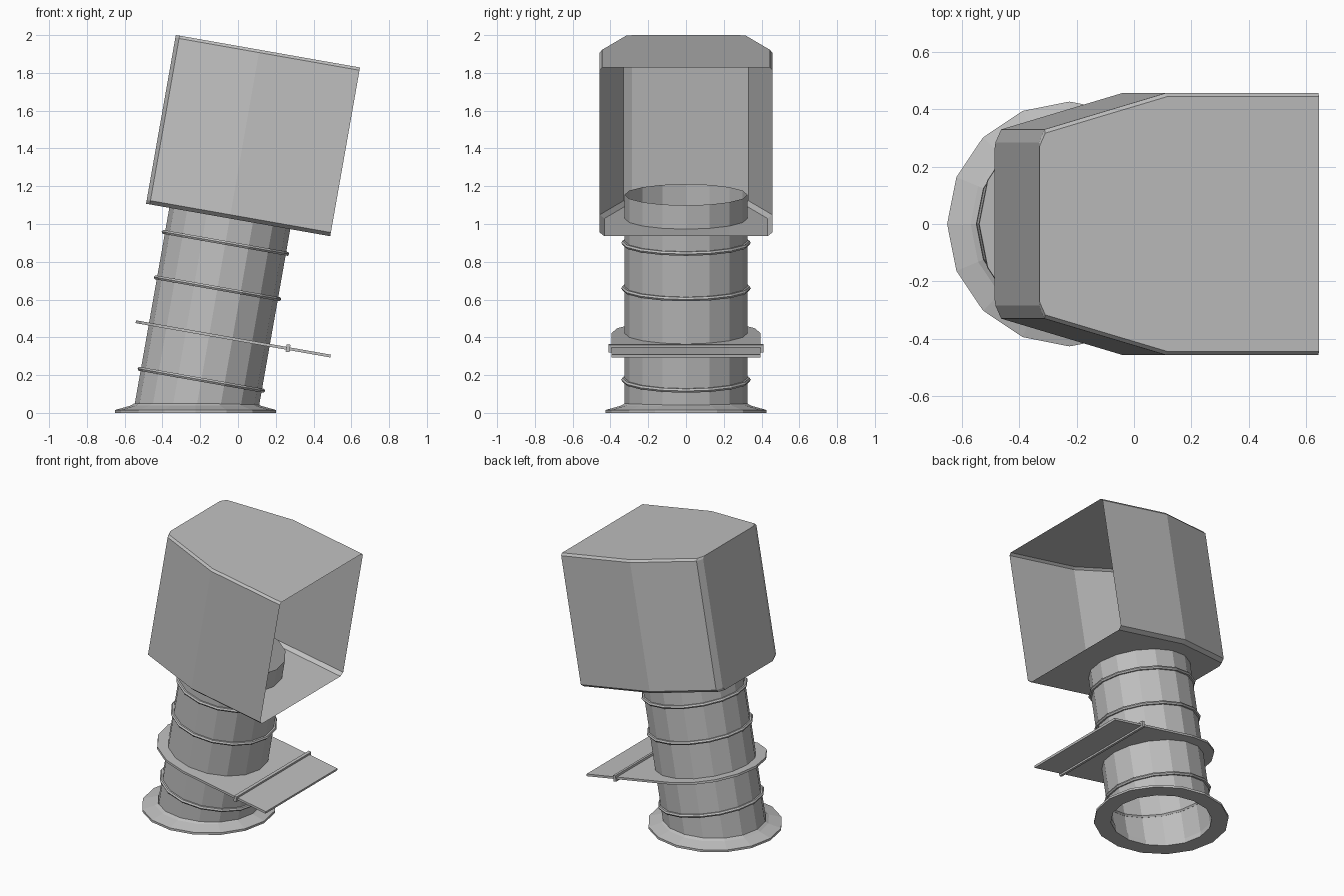
import bpy, bmesh, math
from mathutils import Matrix, Vector

if "Cube" in bpy.data.objects:
    bpy.data.objects.remove(bpy.data.objects["Cube"], do_unlink=True)

TILT = math.radians(10)
SIDES = 16
BASE = Matrix.Translation((-0.225, 0, 0))
LEAN = BASE @ Matrix.Rotation(TILT, 4, 'Y')   # frame of the leaning duct

metal = bpy.data.materials.new("galvanised grey")
metal.use_nodes = True
GREY = (0.52, 0.52, 0.52, 1)
metal.diffuse_color = GREY
metal.node_tree.nodes["Principled BSDF"].inputs["Base Color"].default_value = GREY


def finish(bm, name, frame):
    bmesh.ops.recalc_face_normals(bm, faces=bm.faces[:])
    bm.transform(frame)
    mesh = bpy.data.meshes.new(name)
    bm.to_mesh(mesh)
    bm.free()
    mesh.materials.append(metal)
    obj = bpy.data.objects.new(name, mesh)
    bpy.context.collection.objects.link(obj)
    return obj


def circle(radius, z, start=0, count=SIDES):
    step = math.tau / SIDES
    return [Vector((radius * math.cos(start + i * step),
                    radius * math.sin(start + i * step), z)) for i in range(count)]


def loft(bm, loops, around=True, closed=False):
    """Bridge equal loops of points with quads."""
    rows = [[bm.verts.new(p) for p in loop] for loop in loops]
    pairs = list(zip(rows, rows[1:])) + ([(rows[-1], rows[0])] if closed else [])
    n = len(rows[0])
    for a, b in pairs:
        for i in range(n if around else n - 1):
            j = (i + 1) % n
            bm.faces.new((a[i], a[j], b[j], b[i]))
    return rows


def lathe(name, profile, frame):
    bm = bmesh.new()
    loft(bm, [circle(r, z) for r, z in profile], closed=True)
    return finish(bm, name, frame)


# Flat mounting flange on the ground
lathe("base_flange", [(0.32, 0), (0.427, 0), (0.427, 0.015),
                      (0.345, 0.038), (0.325, 0.05)], BASE)

# Thin duct, cut level at the bottom and square at the top
bm = bmesh.new()
foot = circle(0.325, 0)
for p in foot:
    p.z = (0.035 + p.x * math.sin(TILT)) / math.cos(TILT)
loft(bm, [foot, circle(0.325, 1.173)])
finish(bm, "duct_pipe", LEAN)

# Raised seams around the duct
for name, s in (("lower", 0.178), ("middle", 0.67), ("upper", 0.914)):
    section = [(0.33 + 0.013 * math.cos(a), s + 0.012 * math.sin(a))
               for a in (i * math.tau / 6 for i in range(6))]
    lathe(name + "_seam_ring", section, LEAN)

# Slide gate: half round at the back, straight tongue at the front
bm = bmesh.new()
outline = circle(0.395, 0.413, math.pi / 2, SIDES // 2 + 1)
outline += [Vector((0.652, y, 0.413)) for y in (-0.395, 0.395)]
rows = loft(bm, [outline, [p + Vector((0, 0, 0.015)) for p in outline]])
for row in rows:
    bm.faces.new(row)
finish(bm, "slide_gate", LEAN)

# Stop bar across the gate
bm = bmesh.new()
bmesh.ops.create_cube(bm, size=1, matrix=Matrix.Translation((0.423, 0, 0.422))
                      @ Matrix.Diagonal((0.02, 0.82, 0.04, 1)))
finish(bm, "gate_stop_bar", LEAN)

# Sheet hood, open at the front, with creased side edges
half = [(0.54, 0.457), (0, 0.457), (-0.43, 0.33), (-0.45, 0.285)]
plan = half + [(x, -y) for x, y in reversed(half)]


def hood_loop(z, inset):
    return [Vector((x, y - math.copysign(inset, y), z)) for x, y in plan]


bm = bmesh.new()
rows = loft(bm, [hood_loop(1.045, 0.025), hood_loop(1.065, 0),
                 hood_loop(1.937, 0), hood_loop(1.952, 0.013)], around=False)
bm.faces.new(rows[-1])
# Hood floor with a round opening for the duct
hole = [bm.verts.new(p) for p in circle(0.325, 1.045)]
edges = []
for ring in (rows[0], hole):
    for a, b in zip(ring, ring[1:] + ring[:1]):
        edges.append(bm.edges.get((a, b)) or bm.edges.new((a, b)))
bmesh.ops.triangle_fill(bm, edges=edges, use_beauty=True)
finish(bm, "cowl_hood", LEAN)
